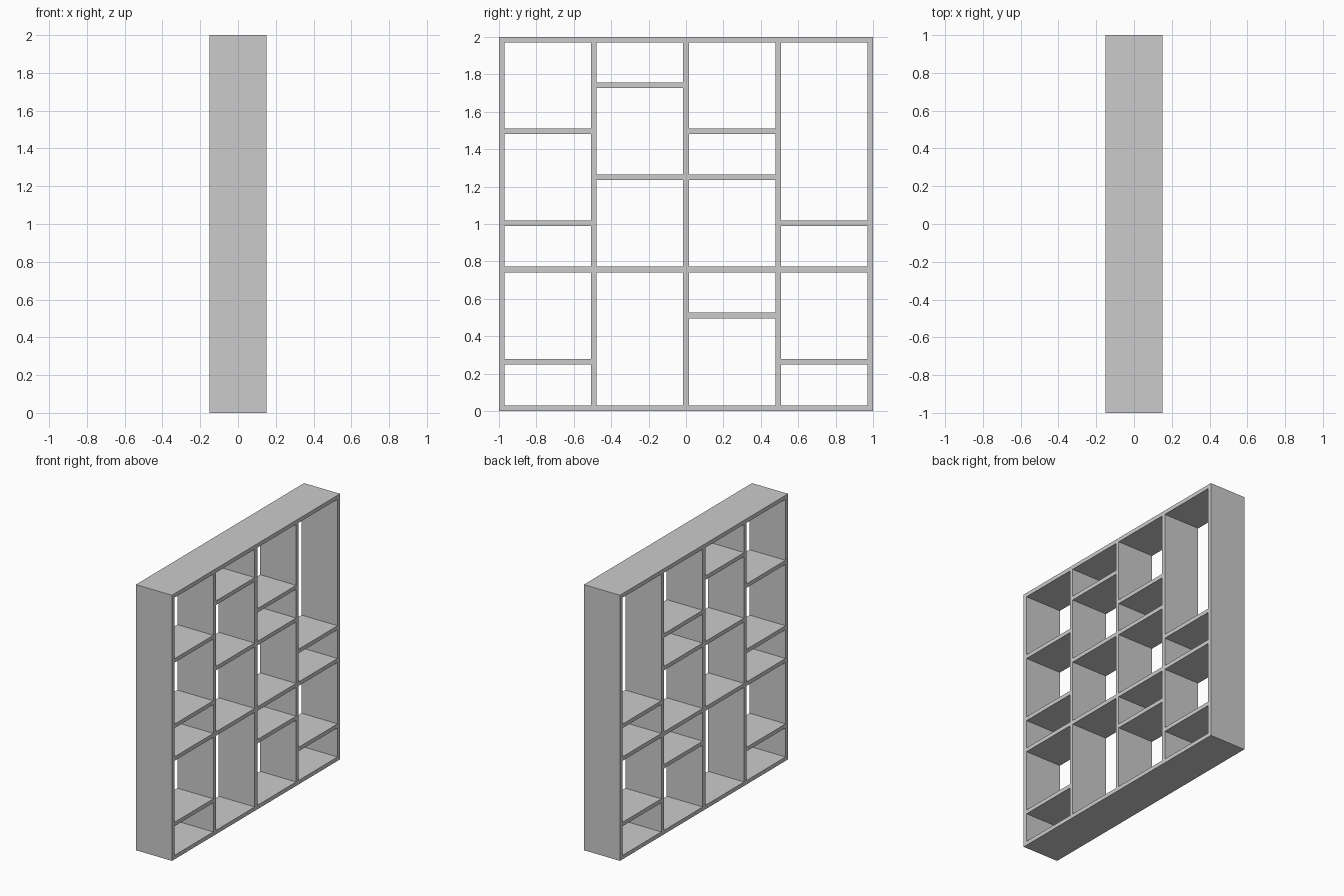
import bpy

if "Cube" in bpy.data.objects:
    bpy.data.objects.remove(bpy.data.objects["Cube"])

T = 0.03          # board thickness
DEPTH = 0.30      # depth of the bookcase along x
SIZE = 2.0        # width and height
COL = (SIZE - T) / 4   # spacing of uprights
ROW = (SIZE - T) / 8   # spacing of shelf levels


def board(name, y, z, width, height):
    """Box of full depth, centred on x = 0 and the given y, z."""
    bpy.ops.mesh.primitive_cube_add(size=1, location=(0, y, z))
    ob = bpy.context.object
    ob.name = name
    ob.scale = (DEPTH, width, height)
    bpy.ops.object.transform_apply(location=False, rotation=False, scale=True)
    return ob


# Top and bottom boards
board("bottom_board", 0, T / 2, SIZE, T)
board("top_board", 0, SIZE - T / 2, SIZE, T)

# Outer sides and inner dividers
for i in range(5):
    name = "side_panel" if i in (0, 4) else "divider"
    board(name, (i - 2) * COL, SIZE / 2, T, SIZE - 2 * T)

# Staggered shelves: levels (in eighths of the height) for each column
levels = [(1, 3, 4, 6), (3, 5, 7), (2, 3, 5, 6), (1, 3, 4)]
for c, column in enumerate(levels):
    for k in column:
        board("shelf", (c - 1.5) * COL, T / 2 + k * ROW + 0.003, COL - T, T)
